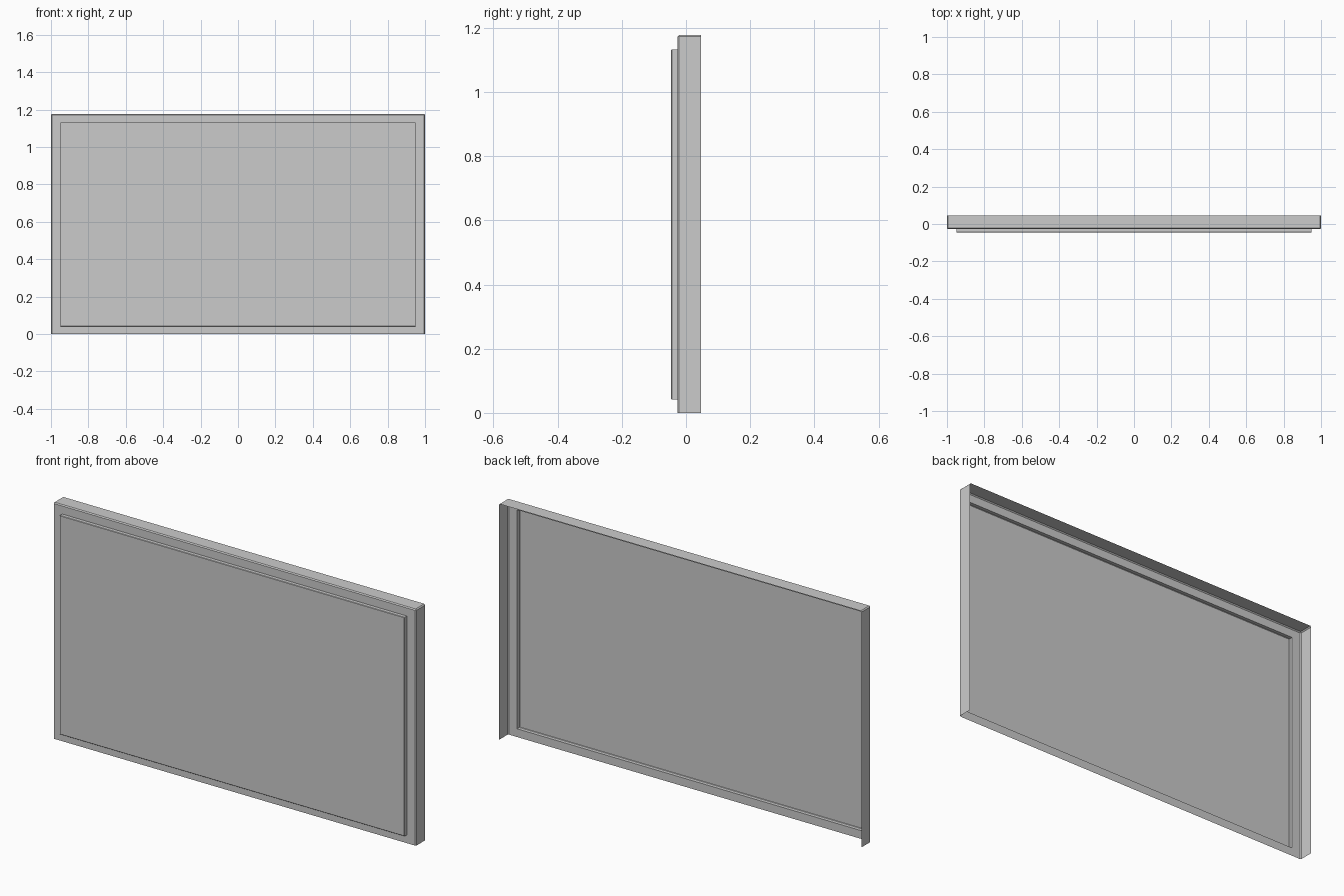
import bpy
import bmesh
from mathutils import Matrix, Vector

if "Cube" in bpy.data.objects:
    bpy.data.objects.remove(bpy.data.objects["Cube"])

HEIGHT, BACK, FRAME, FACE = 1.177, 0.046, -0.027, -0.046
PANEL_X, PANEL_LOW, PANEL_HIGH = 0.95, 0.041, 1.132

bm = bmesh.new()

# Folded sheet tray: front, top and two sides, open at back and bottom
depth = BACK - FRAME
bmesh.ops.create_cube(
    bm, size=1,
    matrix=Matrix.Translation((0, (BACK + FRAME) / 2, HEIGHT / 2))
    @ Matrix.Diagonal((2, depth, HEIGHT, 1)))
bm.normal_update()
open_faces = [f for f in bm.faces if f.normal.y > 0.5 or f.normal.z < -0.5]
bmesh.ops.delete(bm, geom=open_faces, context='FACES')
bends = [e for e in bm.edges if len(e.link_faces) == 2]

# Pressed rectangle standing forward of the frame, hollow behind
front = next(f for f in bm.faces if f.normal.y < -0.5)
bmesh.ops.inset_individual(bm, faces=[front], thickness=0.04)
for v in front.verts:
    v.co.x = PANEL_X if v.co.x > 0 else -PANEL_X
    v.co.z = PANEL_HIGH if v.co.z > HEIGHT / 2 else PANEL_LOW
raised = bmesh.ops.extrude_discrete_faces(bm, faces=[front])['faces'][0]
bmesh.ops.translate(bm, verts=raised.verts, vec=Vector((0, FACE - FRAME, 0)))
rim = list(raised.edges)

# Narrow bevels along the folds and the raised rim
bends = [e for e in bends if e.is_valid]
bmesh.ops.bevel(bm, geom=bends, offset=0.005, segments=1,
                affect='EDGES', profile=0.5)
rim = [e for e in rim if e.is_valid]
bmesh.ops.bevel(bm, geom=rim, offset=0.002, segments=1,
                affect='EDGES', profile=0.5)

bmesh.ops.recalc_face_normals(bm, faces=bm.faces)
mesh = bpy.data.meshes.new("sheet_panel")
bm.to_mesh(mesh)
bm.free()
panel = bpy.data.objects.new("sheet_panel", mesh)
bpy.context.collection.objects.link(panel)
